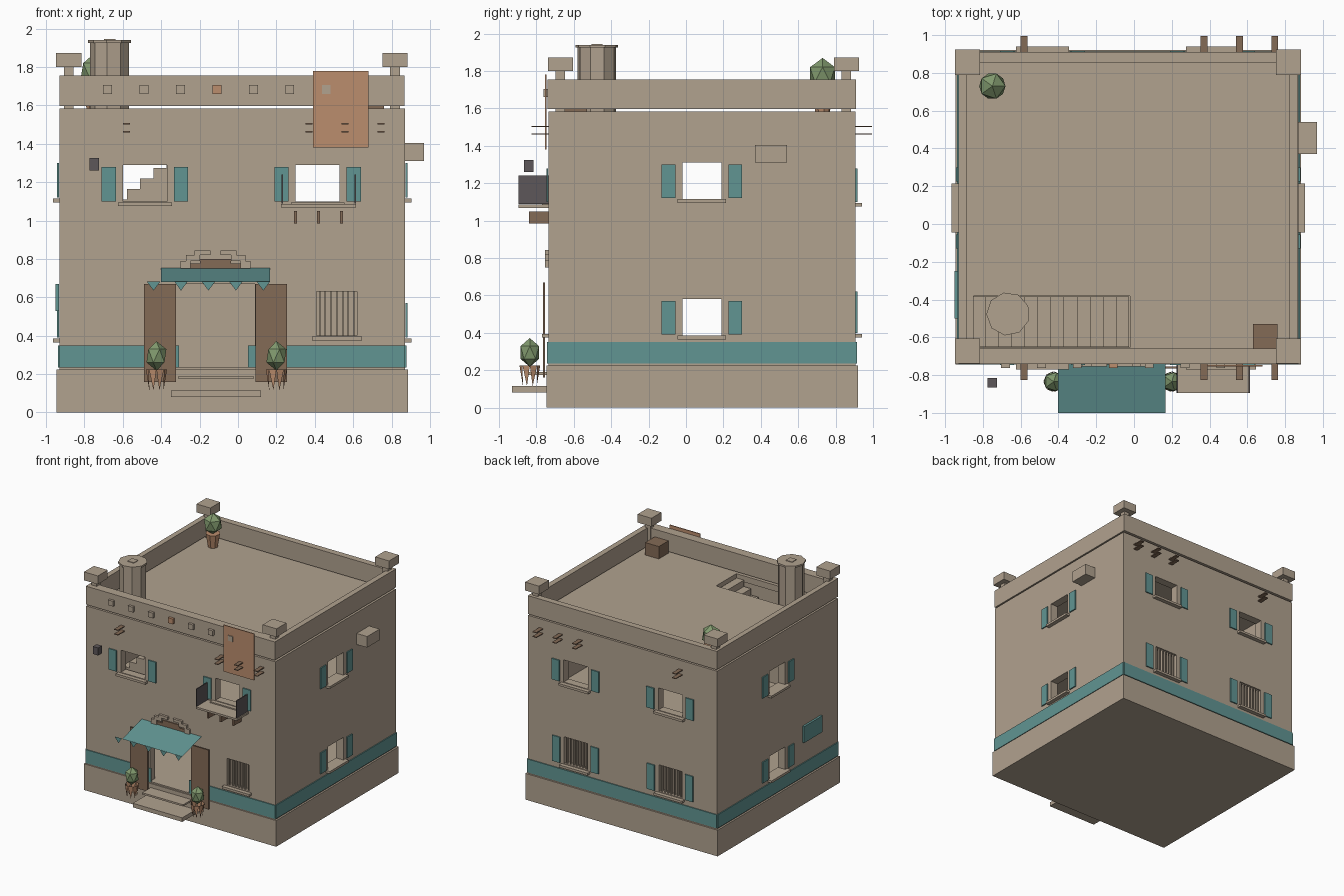
import bpy
import bmesh
import math
from mathutils import Matrix

old = bpy.data.objects.get("Cube")
if old:
    bpy.data.objects.remove(old, do_unlink=True)


def material(name, r, g, b):
    mat = bpy.data.materials.new(name)
    mat.use_nodes = True
    mat.diffuse_color = (r, g, b, 1)
    mat.node_tree.nodes["Principled BSDF"].inputs["Base Color"].default_value = (r, g, b, 1)
    return mat


plaster = material("plaster", .44, .36, .275)
teal = material("teal paint", .12, .30, .29)
wood = material("brown wood", .23, .145, .093)
clay = material("terracotta", .50, .27, .155)
leaf = material("leaf green", .22, .32, .155)
iron = material("dark iron", .11, .095, .10)

LEFT, RIGHT, FRONT, BACK = -.93, .87, -.735, .905
ROOF, UPPER_FLOOR = 1.583, .89
DOOR = -.117


def finish(name, bm, mat):
    mesh = bpy.data.meshes.new(name)
    bm.to_mesh(mesh)
    bm.free()
    obj = bpy.data.objects.new(name, mesh)
    bpy.context.collection.objects.link(obj)
    if mat:
        mesh.materials.append(mat)
    return obj


def boxes(name, mat, *extents):
    """Boxes given as x0, x1, y0, y1, z0, z1, joined in one object."""
    bm = bmesh.new()
    for x0, x1, y0, y1, z0, z1 in extents:
        move = Matrix.Translation(((x0 + x1) / 2, (y0 + y1) / 2, (z0 + z1) / 2))
        size = Matrix.Diagonal((x1 - x0, y1 - y0, z1 - z0, 1))
        bmesh.ops.create_cube(bm, size=1, matrix=move @ size)
    return finish(name, bm, mat)


def on_wall(side, u0, u1, d0, d1, z0, z1):
    """Extents of a box standing d0 to d1 out from one wall."""
    if side == "front":
        return (u0, u1, FRONT - d1, FRONT - d0, z0, z1)
    if side == "back":
        return (u0, u1, BACK + d0, BACK + d1, z0, z1)
    if side == "left":
        return (RIGHT + d0, RIGHT + d1, u0, u1, z0, z1)
    return (LEFT - d1, LEFT - d0, u0, u1, z0, z1)


def cut(target, *extents):
    cutter = boxes("cutter", None, *extents)
    cutter.hide_render = True
    mod = target.modifiers.new("openings", "BOOLEAN")
    mod.operation, mod.solver, mod.object = "DIFFERENCE", "EXACT", cutter
    bpy.context.view_layer.objects.active = target
    bpy.ops.object.modifier_apply(modifier=mod.name)
    bpy.data.objects.remove(cutter, do_unlink=True)


def sheet(name, mat, *polygons):
    bm = bmesh.new()
    for points in polygons:
        bm.faces.new([bm.verts.new(p) for p in points])
    return finish(name, bm, mat)


def prism(name, mat, x, y, z0, z1, r0, r1, sides):
    bm = bmesh.new()
    spot = Matrix.Translation((x, y, (z0 + z1) / 2)) @ Matrix.Rotation(.2, 4, "Z")
    bmesh.ops.create_cone(bm, cap_ends=True, segments=sides, radius1=r0, radius2=r1,
                          depth=z1 - z0, matrix=spot)
    return finish(name, bm, mat)


def bush(name, x, y, z, radius, height):
    bm = bmesh.new()
    shape = Matrix.Translation((x, y, z)) @ Matrix.Diagonal((radius, radius, height, 1))
    bmesh.ops.create_icosphere(bm, subdivisions=1, radius=1, matrix=shape)
    return finish(name, bm, leaf)


# Plinth and hollow two-storey walls
boxes("plinth", plaster, (-.945, .885, -.745, .92, 0, .225))
walls = boxes("walls", plaster, (LEFT, RIGHT, FRONT, BACK, .225, ROOF))
inside = (LEFT + .07, RIGHT - .07, FRONT + .07, BACK - .07)
cut(walls, (*inside, .235, .83), (*inside, UPPER_FLOOR, 1.53))

# Window and door openings, and the stairwell in the roof
bays = (-.485, .415)
cut(walls,
    *[(c - .115, c + .115, -1, 1.2, 1.1, 1.29) for c in bays],
    *[(c - .11, c + .11, .7, 1.2, .4, .63) for c in bays],
    (.41, .62, -1, -.6, .4, .63),
    (DOOR - .205, DOOR + .205, -1, -.6, .236, .67))
cut(walls, *[(-1.2, 1.2, -.02, .19, z, z + .195) for z in (.385, 1.115)])
cut(walls, (-.85, -.02, -.655, -.38, 1.5, 1.7))

# Stairs to the roof
steps = 12
boxes("roof_stairs", plaster, *[
    (-.855 + i * .069, -.855 + (i + 1) * .069, -.65, -.385,
     UPPER_FLOOR - .01, UPPER_FLOOR + (i + 1) * .055) for i in range(steps)])

# Painted band around the walls
band = (0, .008, .235, .35)
boxes("painted_band", teal,
      on_wall("front", LEFT, DOOR - .19, *band), on_wall("front", DOOR + .17, RIGHT, *band),
      on_wall("back", LEFT, RIGHT, *band),
      on_wall("left", FRONT, BACK, *band), on_wall("right", FRONT, BACK, *band))


# Shutters and sills
def window_trim(side, centre, half, z0, z1, shutters=True):
    label = f"{side}_{'upper' if z0 > 1 else 'lower'}"
    if shutters:
        boxes(label + "_shutters", teal, *[
            on_wall(side, centre + s * (half + .073) - .037, centre + s * (half + .073) + .037,
                    .002, .012, z0, z1 - .01) for s in (-1, 1)])
    boxes(label + "_sill", plaster,
          on_wall(side, centre - half - .025, centre + half + .025, 0, .035, z0 - .025, z0 - .005))


def grille(side, centre):
    """Narrow upright bars before a recessed pane."""
    bars = [centre + (i - 3) * .03 for i in range(7)]
    boxes(side + "_window_pane", plaster,
          on_wall(side, centre - .108, centre + .108, -.06, -.052, .4, .63))
    boxes(side + "_window_bars", plaster,
          *[on_wall(side, u - .004, u + .004, -.03, -.01, .4, .63) for u in bars])


for bay in bays:
    window_trim("front", bay, .115, 1.1, 1.29)
    window_trim("back", bay, .115, 1.1, 1.29)
    window_trim("back", bay, .11, .4, .63)
    grille("back", bay)
window_trim("front", .515, .105, .4, .63, shutters=False)
grille("front", .515)
for side in ("left", "right"):
    for z in (.39, 1.12):
        window_trim(side, .085, .105, z, z + .19)

# Parapet with corner caps
wide = (LEFT, .868)
boxes("parapet", plaster,
      (*wide, -.74, -.66, 1.597, 1.755), (*wide, .855, .91, 1.597, 1.755),
      (LEFT, -.885, -.67, .86, 1.597, 1.755), (.82, .868, -.67, .86, 1.597, 1.755))
corners = [(x, y) for x in (-.882, .818) for y in (-.672, .857)]
boxes("corner_caps", plaster, *[
    (x - .066, x + .066, y - .067, y + .067, 1.8, 1.872) for x, y in corners])
boxes("corner_cap_posts", plaster, *[
    (x - .025, x + .025, y - .025, y + .025, 1.58, 1.81) for x, y in corners])

# Square parapet studs, one of them terracotta, and a hanging cloth
for i in range(7):
    x = -.68 + i * .19
    boxes("parapet_stud", clay if i == 3 else plaster,
          (x - .023, x + .023, -.762, -.73, 1.66, 1.705))
boxes("hanging_cloth", clay, (.39, .68, -.755, -.747, 1.38, 1.78))

# Roof beam ends
for side in ("front", "back"):
    boxes(side + "_beam_ends", wood, *[
        on_wall(side, x - .018, x + .018, 0, .09, z, z + .007)
        for x in (-.582, .37, .558, .745) for z in (1.46, 1.5)])

# Roof furnishings
prism("water_tank", plaster, -.667, -.476, ROOF - .03, 1.925, .105, .105, 9)
prism("tank_lid", plaster, -.667, -.476, 1.925, 1.94, .115, .115, 9)
boxes("tank_hatch", plaster, (-.697, -.637, -.506, -.446, 1.94, 1.945))
boxes("roof_chest", wood, (.63, .76, -.66, -.53, ROOF, 1.69))
prism("roof_pot", clay, -.75, .73, ROOF, 1.7, .04, .06, 8)
bush("roof_bush", -.75, .73, 1.78, .078, .09)

# Open doors and the stepped arch over them
boxes("front_doors", wood, *[
    on_wall("front", DOOR + s * .29 - .083, DOOR + s * .29 + .083, .02, .03, .16, .67)
    for s in (-1, 1)])


def mirrored(rows, depth):
    return [on_wall("front", *sorted((DOOR + s * a, DOOR + s * b)), 0, depth, z0, z1)
            for a, b, z0, z1 in rows for s in (-1, 1)]


boxes("door_arch", plaster, *mirrored(
    [(.13, .182, .75, .79), (.08, .155, .79, .82), (.025, .11, .82, .843)], .02))
boxes("door_arch_panel", wood, *mirrored([(0, .13, .75, .775), (0, .08, .775, .8)], .01))

# Awning with pennants along its front edge
x0, x1 = DOOR - .285, DOOR + .285
sheet("awning", teal, [(x0, -1, .68), (x1, -1, .68), (x1, FRONT, .752), (x0, FRONT, .752)])
sheet("awning_pennants", teal, *[
    [(x - .035, -.998, .682), (x, -.998, .635), (x + .035, -.998, .682)]
    for x in [-.44 + i * .143 for i in range(5)]])

# Door steps
boxes("door_steps", plaster, (-.35, .12, -.93, -.74, .08, .115),
      (-.31, .08, -.86, -.74, .175, .19))

# Potted plants beside the door, in pots of pointed staves
for x in (-.425, .2):
    bush("door_bush", x, -.835, .295, .058, .077)
    staves = []
    for i in range(8):
        a, b = math.tau * i / 8, math.tau * (i + 1) / 8
        m = (a + b) / 2
        staves.append([(x + r * math.cos(t), -.835 + r * math.sin(t), z)
                       for r, t, z in ((.055, b, .225), (.055, a, .225), (.04, m, .115))])
    sheet("door_pot", clay, *staves)

# Balcony
boxes("balcony_floor", plaster, (.225, .615, -.895, FRONT, 1.068, 1.085))
boxes("balcony_rails", iron, *[
    (x - .004, x + .004, -.895, FRONT, 1.09, 1.24) for x in (.23, .61)])
boxes("balcony_brackets", wood, *[
    (x - .008, x + .008, -.84, FRONT, .985, 1.05) for x in (.3, .42, .54)])

# Wall fittings
boxes("lantern", iron, (-.775, -.725, -.865, -.815, 1.26, 1.325))
boxes("cooling_unit", plaster, (RIGHT, .97, .37, .54, 1.31, 1.405))
boxes("side_sign", teal, on_wall("right", -.5, -.25, .002, .02, .53, .67))
